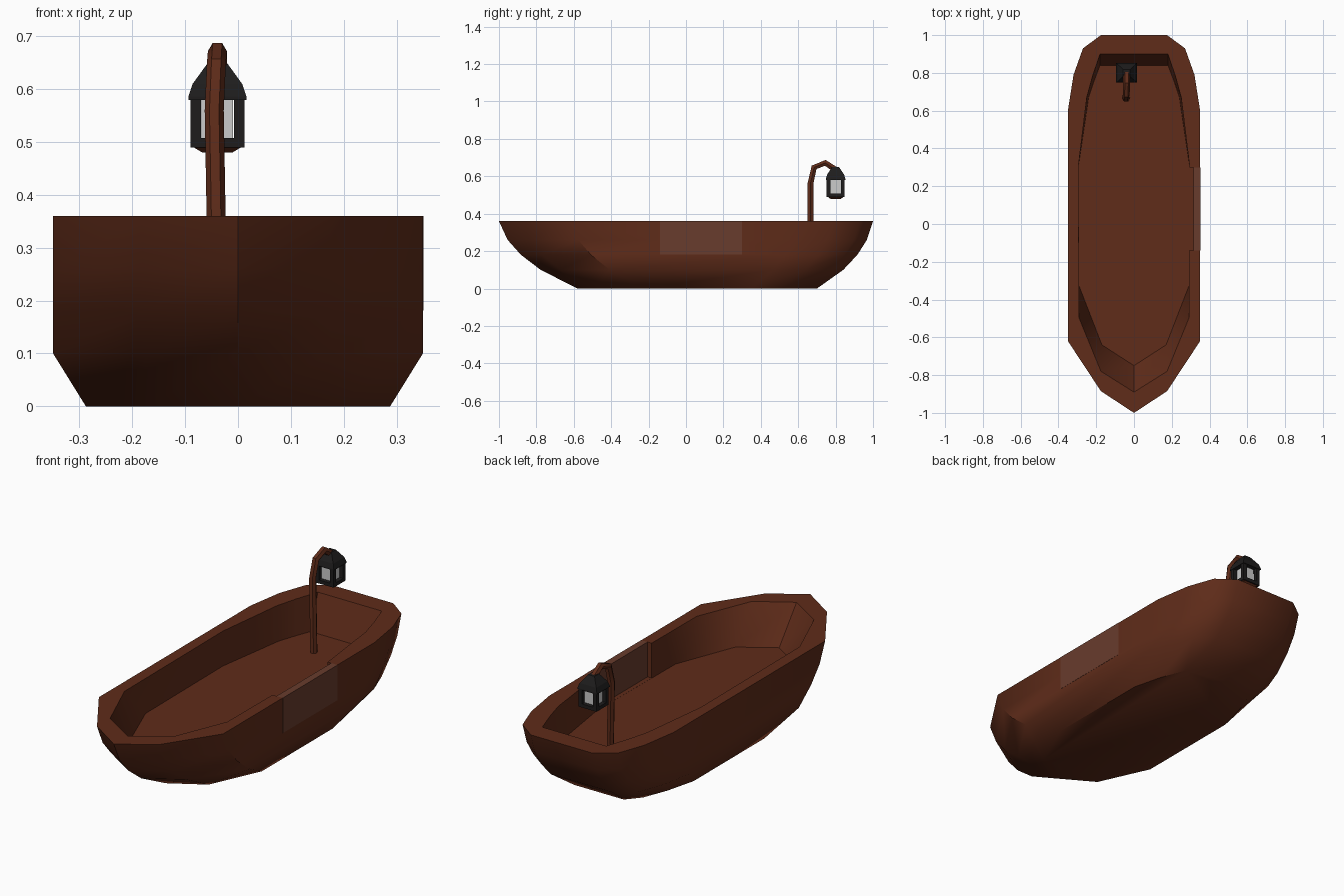
import bpy, bmesh, math
from mathutils import Vector

if "Cube" in bpy.data.objects:
    bpy.data.objects.remove(bpy.data.objects["Cube"])


def material(name, rgb):
    m = bpy.data.materials.new(name)
    m.diffuse_color = (*rgb, 1)
    m.use_nodes = True
    m.node_tree.nodes["Principled BSDF"].inputs["Base Color"].default_value = m.diffuse_color
    return m


WOOD = material("wood", (0.115, 0.025, 0.010))
GATE = material("gate_wood", (0.14, 0.045, 0.026))
IRON = material("iron", (0.013, 0.012, 0.012))
WHITE = material("white_glass", (0.75, 0.75, 0.75))


def loft(name, rings, mat):
    """Closed solid through rings that all have the same point count."""
    bm = bmesh.new()
    loops = [[bm.verts.new(p) for p in r] for r in rings]
    n = len(loops[0])
    for a, b in zip(loops, loops[1:]):
        for i in range(n):
            j = (i + 1) % n
            bm.faces.new((a[i], a[j], b[j], b[i]))
    bm.faces.new(loops[0])
    bm.faces.new(loops[-1])
    bmesh.ops.recalc_face_normals(bm, faces=bm.faces)
    me = bpy.data.meshes.new(name)
    bm.to_mesh(me)
    bm.free()
    ob = bpy.data.objects.new(name, me)
    bpy.context.collection.objects.link(ob)
    me.materials.append(mat)
    return ob


def frustum(name, levels, mat, centre=(0, 0)):
    """Stack of rectangles: each level is (half_x, half_y, z)."""
    cx, cy = centre
    rings = [[(cx + sx * hx, cy + sy * hy, z)
              for sx, sy in ((-1, -1), (1, -1), (1, 1), (-1, 1))]
             for hx, hy, z in levels]
    return loft(name, rings, mat)


def smooth(ob, angle):
    bpy.ops.object.select_all(action='DESELECT')
    ob.select_set(True)
    bpy.context.view_layer.objects.active = ob
    bpy.ops.object.shade_smooth_by_angle(angle=math.radians(angle))


# Hull outlines: right half from the pointed bow to the stern
RIM = [(0, -1), (.175, -.885), (.35, -.62), (.35, .60), (.32, .79), (.27, .93), (.175, 1)]
KEEL = [(0, -.58), (.17, -.48), (.288, -.22), (.288, .35), (.25, .50), (.20, .63), (.14, .70)]
INNER = [(0, -.89), (.175, -.78), (.29, -.50), (.295, .30), (.25, .67), (.22, .78), (.18, .90)]
FLOOR = [(0, -.75), (.17, -.64), (.29, -.33), (.295, .30), (.24, .67), (.21, .76), (.18, .84)]


def outline(half, z):
    left = [(-x, y) for x, y in reversed(half[1:])]
    return [(x, y, z) for x, y in half + left]


def between(tx, ty):
    return [(a[0] + (b[0] - a[0]) * tx, a[1] + (b[1] - a[1]) * ty)
            for a, b in zip(RIM, KEEL)]


# Hull: outside from the bottom up, over the rim, down to the floor
sections = [(0, 1, 1), (.10, 0, .53), (.18, 0, .28), (.26, 0, .11), (.36, 0, 0)]
rings = [outline(between(tx, ty), z) for z, tx, ty in sections]
rings += [outline(INNER, .36), outline(FLOOR, .182)]
hull = loft("hull", rings, WOOD)

# Opening in the right side for the gate
cutter = frustum("gate_cutter", [(.06, .22, .1825), (.06, .22, .5)], WOOD, (.345, .08))
cutter.hide_render = True
cut = hull.modifiers.new("gate_opening", 'BOOLEAN')
cut.operation = 'DIFFERENCE'
cut.object = cutter
cut.solver = 'EXACT'
bpy.context.view_layer.objects.active = hull
hull.select_set(True)
bpy.ops.object.modifier_apply(modifier=cut.name)
bpy.data.objects.remove(cutter)
smooth(hull, 40)

# Gate panel filling the opening
frustum("gate", [(.018, .22, .181), (.018, .22, .36)], GATE, (.333, .08))

# Curved lantern pole: hexagonal section swept along a bent path
path = [Vector(p) for p in ((-.038, .665, .17), (-.045, .665, .56), (-.041, .685, .648),
                            (-.039, .745, .672), (-.039, .80, .635))]
pole_rings = []
for i, p in enumerate(path):
    d = (path[min(i + 1, 4)] - path[max(i - 1, 0)]).normalized()
    u = Vector((1, 0, 0))
    v = d.cross(u).normalized()
    pole_rings.append([p + .018 * (u * math.cos(k * math.pi / 3) + v * math.sin(k * math.pi / 3))
                       for k in range(6)])
smooth(loft("lantern_pole", pole_rings, WOOD), 35)

# Lantern: base, frame, glass and flared roof
C = (-.039, .80)
frustum("lantern_bottom", [(.028, .028, .48), (.048, .045, .492)], WOOD, C)
frustum("lantern_base", [(.051, .048, .49), (.051, .048, .508)], IRON, C)
frustum("lantern_glass", [(.03, .028, .508), (.03, .028, .58)], WHITE, C)
for sx in (-1, 1):
    for sy in (-1, 1):
        frustum("lantern_post", [(.010, .010, .505), (.010, .010, .585)], IRON,
                (C[0] + sx * .041, C[1] + sy * .038))
frustum("lantern_roof", [(.055, .052, .58), (.055, .052, .586), (.047, .045, .61),
                         (.018, .018, .65)], IRON, C)
